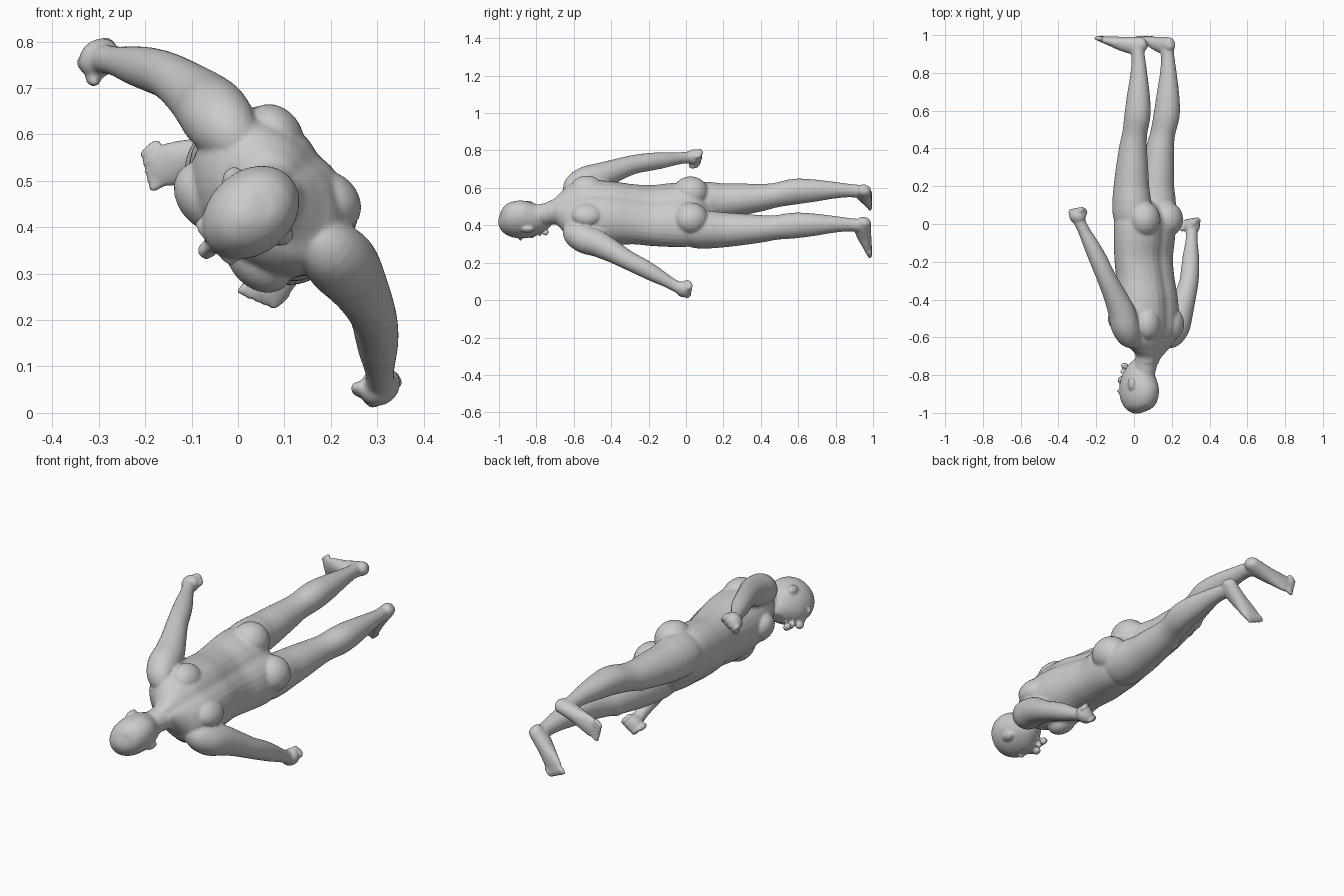
import bpy, bmesh, math
from mathutils import Vector, Matrix

# Body frame: l = sideways, f = forwards (chest), h = along the body towards the feet (world y)
ORIGIN = Vector((0.055, 0, 0.455))
SIDE, FRONT, DOWN = Vector((0.65, 0, -0.76)), Vector((-0.76, 0, -0.65)), Vector((0, 1, 0))
SEG = 32
bm = bmesh.new()


def world(p):
    return ORIGIN + SIDE * p[0] + FRONT * p[1] + DOWN * p[2]


def spline(rows, steps=4):
    """Catmull-Rom interpolation of section rows."""
    out = []
    n = len(rows)
    for i in range(n - 1):
        p = [rows[max(0, min(n - 1, i + k))] for k in (-1, 0, 1, 2)]
        for s in range(steps):
            t = s / steps
            out.append([0.5 * (2 * b + (c - a) * t + (2 * a - 5 * b + 4 * c - d) * t * t
                               + (3 * b - a - 3 * c + d) * t ** 3) for a, b, c, d in zip(*p)])
    return out + [list(rows[-1])]


def loft(rows, s=1, groove=0.0):
    """Rows: l, f, h, half width, front depth, back depth."""
    rows = spline(rows)
    mids = [Vector(r[:3]) for r in rows]
    rings = []
    for i, r in enumerate(rows):
        t = (mids[min(i + 1, len(rows) - 1)] - mids[max(i - 1, 0)]).normalized()
        u = Vector((1, 0, 0))
        u = (u - t * u.dot(t)).normalized()
        v = t.cross(u)
        ring = []
        for k in range(SEG):
            a = 2 * math.pi * k / SEG
            c, sn = math.cos(a), math.sin(a)
            depth = r[4] if sn > 0 else r[5]
            depth *= 1 - groove * (1 if sn < 0 else 0.4) * math.exp(-(c / 0.22) ** 2)
            p = mids[i] + u * (c * r[3]) + v * (sn * depth)
            p.x *= s
            ring.append(bm.verts.new(world(p)))
        rings.append(ring)
    for a, b in zip(rings, rings[1:]):
        for k in range(SEG):
            j = (k + 1) % SEG
            bm.faces.new((a[k], a[j], b[j], b[k]))
    bm.faces.new(rings[0])
    bm.faces.new(rings[-1])


def blob(p, size, s=1, tilt=0.0):
    """Ellipsoid, optionally turned about the forward axis."""
    vs = bmesh.ops.create_icosphere(bm, subdivisions=3, radius=1)["verts"]
    rot = Matrix.Rotation(tilt, 3, 'Y')
    for v in vs:
        q = rot @ Vector([c * k for c, k in zip(v.co, size)]) + Vector(p)
        q.x *= s
        v.co = world(q)


# Torso with spine groove
loft([(0, -0.02, -0.73, .06, .06, .06), (0, -0.025, -0.70, .07, .065, .068),
      (0, -0.03, -0.665, .115, .08, .085), (0, -0.03, -0.63, .165, .11, .11),
      (0, -0.025, -0.57, .19, .145, .14), (0, -0.02, -0.48, .19, .165, .15),
      (0, -0.015, -0.38, .182, .16, .148), (0, -0.01, -0.28, .175, .145, .13),
      (0, 0, -0.18, .182, .14, .125), (0, 0, -0.08, .193, .135, .135),
      (0, 0, 0.0, .195, .13, .14), (0, 0, 0.06, .18, .12, .12),
      (0, 0, 0.11, .13, .10, .07), (0, 0, 0.14, .06, .06, .03)], groove=0.1)

# Neck
loft([(0, 0.01, -0.82, .056, .055, .06), (0, -0.005, -0.76, .057, .058, .06),
      (0, -0.02, -0.70, .064, .062, .064), (0, -0.03, -0.64, .075, .065, .07)])

# Skull and face
loft([(0, 0.025, -0.998, .012, .015, .015), (0, 0.027, -0.99, .042, .055, .05),
      (0, 0.03, -0.965, .071, .09, .085), (0, 0.033, -0.92, .087, .113, .108),
      (0, 0.035, -0.87, .089, .117, .112), (0, 0.037, -0.83, .084, .114, .098),
      (0, 0.045, -0.79, .073, .105, .085), (0, 0.06, -0.755, .056, .085, .07),
      (0, 0.075, -0.735, .03, .055, .04)])
loft([(0, 0.145, -0.875, .010, .012, .01), (0, 0.155, -0.845, .013, .016, .015),
      (0, 0.16, -0.825, .02, .021, .02), (0, 0.15, -0.812, .014, .012, .01)])
blob((0, 0.145, -0.782), (.026, .012, .013))
blob((0, 0.138, -0.75), (.024, .018, .016))

for s in (-1, 1):
    # Ears, brows, chest, shoulder blades, buttocks
    blob((.091, .015, -.845), (.012, .022, .034), s)
    blob((.034, .135, -.885), (.03, .016, .010), s)
    blob((.085, .085, -.50), (.085, .065, .075), s)
    blob((.095, -.115, -.53), (.07, .055, .085), s)
    blob((.092, -.078, .025), (.088, .085, .095), s)

    # Arm
    reach = 0.03 if s < 0 else -0.025
    arm = [(.12, -.04, -.61, .05), (.165, -.04, -.59, .068), (.205, -.042, -.54, .076),
           (.235, -.042, -.47, .072), (.285, -.035, -.385, .06), (.335, -.022, -.30, .051),
           (.37, -.003, -.22, .048), (.40, .018, -.15, .043), (.433, .042, -.075, .033),
           (.45, .055, -.035, .031), (.462, .066, 0, .032)]
    loft([(l, f, h + reach * (h + .61) / .61, r, r, r) for l, f, h, r in arm], s)

    # Fist with curled fingers and thumb
    hy = 0.012 + reach
    blob((.465, .068, hy), (.04, .047, .043), s, .35)
    for k in range(4):
        f = .034 + .023 * k
        blob((.472, f, hy + .032 - .003 * k), (.024, .0135, .017), s, .35)
        blob((.447, f, hy + .022 - .003 * k), (.017, .0125, .022), s, .35)
    blob((.440, .108, hy + .002), (.016, .015, .032), s, .3)

    # Leg
    loft([(.085, 0, -.03, .085, .09, .09), (.096, 0, .05, .1, .108, .105),
          (.101, 0, .12, .098, .108, .103), (.102, 0, .2, .092, .1, .092),
          (.106, -.008, .3, .083, .09, .083), (.11, -.017, .4, .072, .078, .073),
          (.114, -.03, .48, .064, .067, .068), (.119, -.048, .58, .068, .062, .077),
          (.12, -.056, .68, .06, .054, .068), (.12, -.063, .79, .044, .045, .048),
          (.12, -.06, .88, .034, .037, .037), (.12, -.05, .95, .035, .04, .038)], s)
    blob((.111, .035, .41), (.04, .03, .045), s)

    # Foot, turned out a little more on one side
    toe = 0.215 if s < 0 else 0.15
    line = lambda f: .12 + (toe - .12) * (f + .05) / .2
    foot = [(-.1, .955, .016, .018, .018), (-.085, .952, .031, .036, .036),
            (-.045, .948, .036, .05, .042), (.015, .957, .038, .045, .034),
            (.07, .968, .045, .03, .025), (.11, .976, .047, .019, .018),
            (.135, .98, .036, .013, .012)]
    loft([(line(f), f, h, w, u, d) for f, h, w, u, d in foot], s)
    for k in range(5):
        f = .143 - .008 * k
        blob((line(.14) - .033 + .0175 * k, f, .983), (.0125 - .001 * k, .03, .013), s)

bmesh.ops.recalc_face_normals(bm, faces=bm.faces)
mesh = bpy.data.meshes.new("human_body")
bm.to_mesh(mesh)
bm.free()
body = bpy.data.objects.new("human_body", mesh)
bpy.context.collection.objects.link(body)

# Fuse all parts into one smooth skin
fuse = body.modifiers.new("fuse", 'REMESH')
fuse.mode = 'VOXEL'
fuse.voxel_size = 0.0065
fuse.use_smooth_shade = True
relax = body.modifiers.new("relax", 'SMOOTH')
relax.factor = 0.5
relax.iterations = 5
